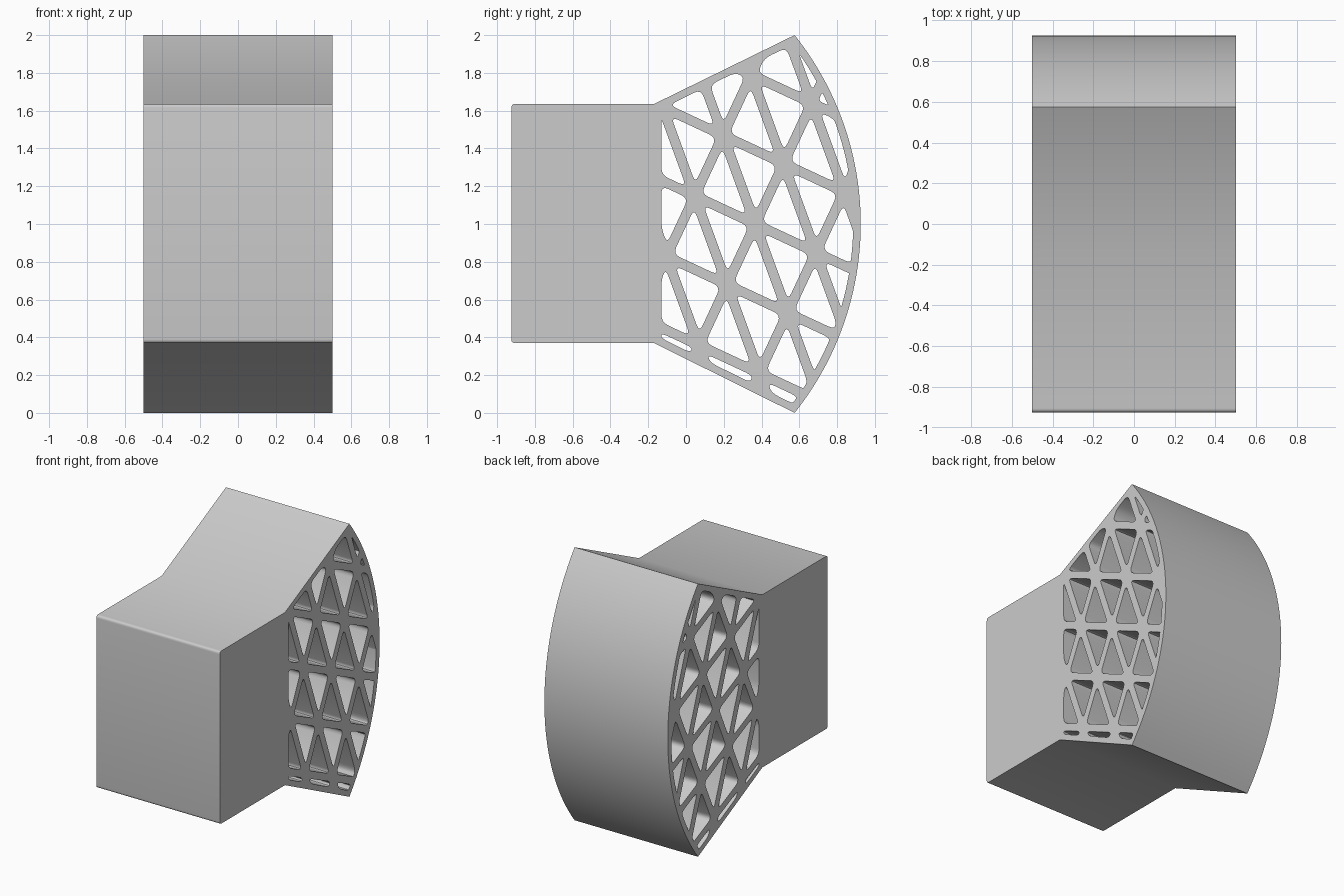
import bpy, bmesh, math
from mathutils import Vector as V

if "Cube" in bpy.data.objects:
    bpy.data.objects.remove(bpy.data.objects["Cube"])

R, CY = 1.604, -0.679          # curved face: radius and centre (y), centre z = 1
PITCH, TILT = 0.3536, math.radians(25)
BAR, WALL = 0.026, 0.04        # half bar width, outer wall thickness


def arc(r, n, half):
    return [V((CY + r * math.cos(t), 1 + r * math.sin(t)))
            for t in (-half + 2 * half * i / n for i in range(n + 1))]


def inset(poly, d):
    """Half-planes of a counter-clockwise polygon moved inward by d."""
    planes = []
    for i, p in enumerate(poly):
        e = (poly[(i + 1) % len(poly)] - p).normalized()
        n = V((-e.y, e.x))
        planes.append((n, n.dot(p) + d))
    return planes


def clip(poly, planes):
    """Keep the part of a convex polygon inside all half-planes."""
    for n, d in planes:
        out = []
        for i, p in enumerate(poly):
            q = poly[(i + 1) % len(poly)]
            a, b = n.dot(p) - d, n.dot(q) - d
            if a >= 0:
                out.append(p)
            if (a > 0 > b) or (a < 0 < b):
                out.append(p.lerp(q, a / (a - b)))
        poly = out
        if len(poly) < 3:
            return []
    return poly


def area(p):
    return sum(p[i - 1].x * p[i].y - p[i].x * p[i - 1].y for i in range(len(p))) / 2


def rounded(poly, radius, steps=4):
    """Round each sharp corner with a small quadratic arc."""
    out = []
    for i, p in enumerate(poly):
        a, b = poly[i - 1] - p, poly[(i + 1) % len(poly)] - p
        if a.length < 1e-5 or b.length < 1e-5:
            continue
        if a.angle(b) > math.radians(165):
            out.append(p)
            continue
        s = p + a.normalized() * min(radius, a.length * 0.45)
        e = p + b.normalized() * min(radius, b.length * 0.45)
        for k in range(steps + 1):
            t = k / steps
            out.append(s * (1 - t) ** 2 + p * 2 * t * (1 - t) + e * t * t)
    return out


# outer silhouette (y, z): square block, flared sides, curved face
half = math.asin(1 / R)
face = arc(R, 48, half)
neck_low, neck_high = V((-0.17, 0.37)), V((-0.17, 1.635))
back = rounded([V((-0.925, 1.635)), V((-0.925, 0.37)), V((-0.3, 0.37)), V((-0.3, 1.635))], 0.02)
outline = face + [neck_high] + back[:10] + [neck_low]

# area of the fan in which the openings may lie
fan = inset(face + [neck_high, neck_low], WALL)

# triangular openings on a tilted square grid with one diagonal
u = V((math.cos(TILT), -math.sin(TILT))) * PITCH
w = V((math.sin(TILT), math.cos(TILT))) * PITCH
origin = u * (-0.09 / PITCH)
holes = []
for i in range(-4, 6):
    for j in range(-2, 8):
        p = origin + u * i + w * j
        for tri in ([p, p + u, p + w], [p + u, p + u + w, p + w]):
            cell = clip(clip(tri, inset(tri, BAR)), fan)
            if cell and area(cell) > 0.0012:
                holes.append(rounded(cell, 0.04))

# filled profile with openings, extruded across x
curve = bpy.data.curves.new("lattice_fan_block", 'CURVE')
curve.dimensions = '2D'
curve.fill_mode = 'BOTH'
curve.extrude = 0.5
for pts in [outline] + holes:
    s = curve.splines.new('POLY')
    s.points.add(len(pts) - 1)
    for q, p in zip(s.points, pts):
        q.co = (p.x, p.y, 0, 1)
    s.use_cyclic_u = True
obj = bpy.data.objects.new("lattice_fan_block", curve)
obj.rotation_euler = (math.pi / 2, 0, math.pi / 2)
bpy.context.collection.objects.link(obj)
bpy.context.view_layer.objects.active = obj
obj.select_set(True)
bpy.ops.object.convert(target='MESH')
obj = bpy.context.object
bpy.ops.object.transform_apply(location=False, rotation=True, scale=False)

# weld caps to walls
bm = bmesh.new()
bm.from_mesh(obj.data)
bmesh.ops.remove_doubles(bm, verts=bm.verts, dist=0.0002)
bmesh.ops.recalc_face_normals(bm, faces=bm.faces)
bm.to_mesh(obj.data)
bm.free()
bpy.ops.object.shade_smooth_by_angle(angle=math.radians(30))
